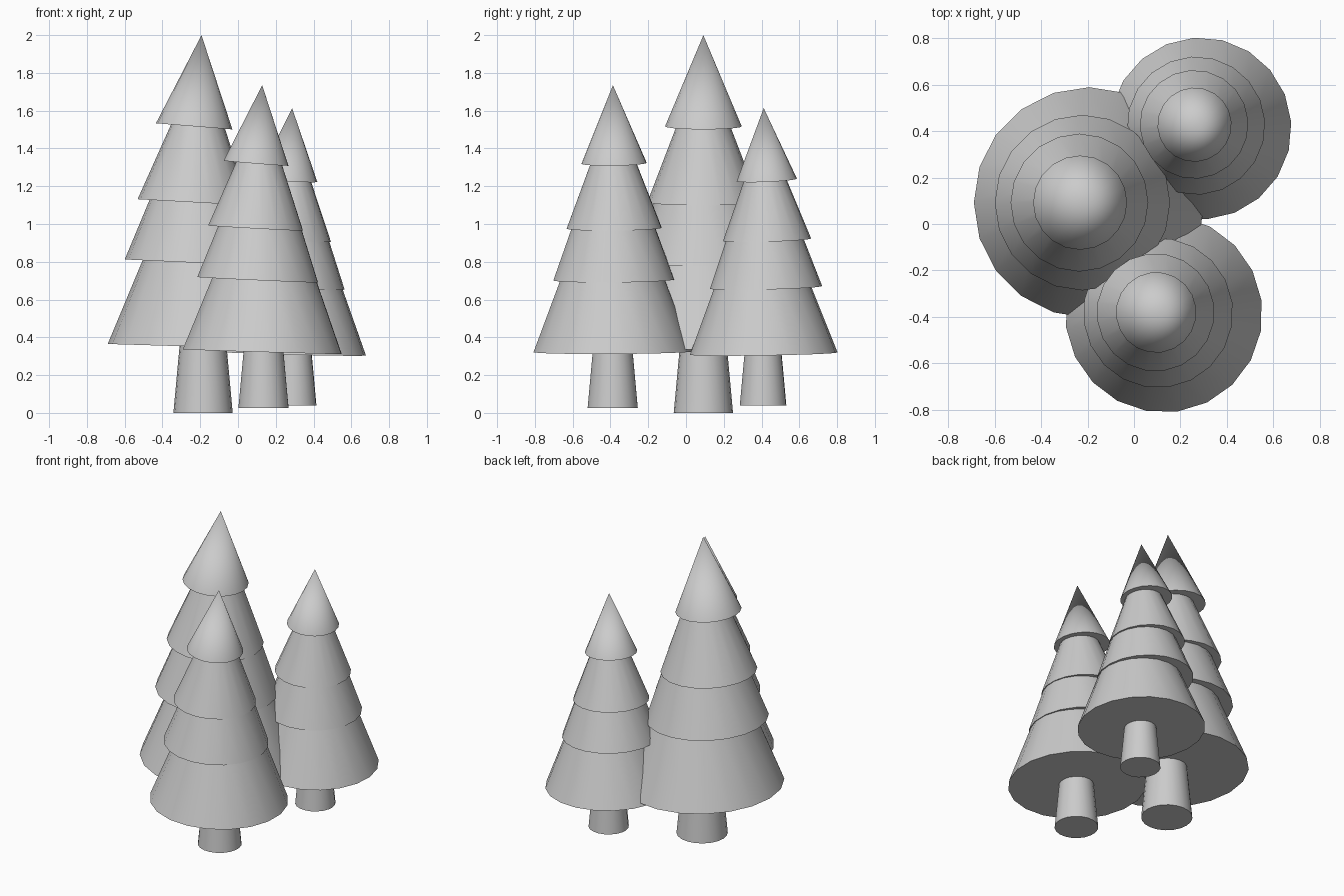
import bpy
import bmesh
from math import radians
from mathutils import Matrix, Vector

cube = bpy.data.objects.get("Cube")
if cube:
    bpy.data.objects.remove(cube, do_unlink=True)

SIDES = 20

grey = bpy.data.materials.new("plain_grey")
grey.use_nodes = True
grey.diffuse_color = (0.6, 0.6, 0.6, 1)
grey.node_tree.nodes["Principled BSDF"].inputs["Base Color"].default_value = (0.6, 0.6, 0.6, 1)

# Tiers of the full-size tree: x offset, base height, base radius, top radius, length, lean
TIERS = [
    (-0.008, 0.350, 0.497, 0.325, 0.45, 0.030),
    (-0.037, 0.795, 0.378, 0.258, 0.33, 0.046),
    (-0.050, 1.115, 0.297, 0.140, 0.41, 0.055),
    (-0.047, 1.517, 0.203, 0.000, 0.484, 0.080),
]

# Trees: name, ground position, scale, turn about the vertical
TREES = [
    ("large_tree", (-0.185, 0.092, 0.0), 1.0, 0),
    ("front_tree", (0.135, -0.388, 0.025), 0.855, -10),
    ("back_tree", (0.292, 0.408, 0.038), 0.788, -32),
]


def frustum(name, base, r1, r2, length, lean, placement):
    """Closed cone or frustum standing on its base centre and leaning towards +x."""
    bm = bmesh.new()
    local = (Matrix.Translation(base) @ Matrix.Rotation(lean, 4, "Y")
             @ Matrix.Translation((0, 0, length / 2)))
    bmesh.ops.create_cone(bm, cap_ends=True, segments=SIDES, radius1=r1,
                          radius2=r2, depth=length, matrix=placement @ local)
    bmesh.ops.remove_doubles(bm, verts=bm.verts, dist=1e-5)
    bmesh.ops.recalc_face_normals(bm, faces=bm.faces)
    mesh = bpy.data.meshes.new(name)
    bm.to_mesh(mesh)
    bm.free()
    mesh.materials.append(grey)
    obj = bpy.data.objects.new(name, mesh)
    bpy.context.collection.objects.link(obj)
    return obj


parts = []
for tree, position, scale, turn in TREES:
    placement = (Matrix.Translation(position) @ Matrix.Rotation(radians(turn), 4, "Z")
                 @ Matrix.Scale(scale, 4))
    # Trunk, running up inside the lowest tier
    parts.append(frustum(tree + "_trunk", Vector(), 0.157, 0.122, 0.38, 0, placement))
    # Foliage tiers
    for i, (x, z, r1, r2, length, lean) in enumerate(TIERS, 1):
        parts.append(frustum(f"{tree}_foliage_{i}", Vector((x, 0, z)),
                             r1, r2, length, lean, placement))

# Smooth sides with crisp rims
bpy.ops.object.select_all(action="DESELECT")
for obj in parts:
    obj.select_set(True)
bpy.context.view_layer.objects.active = parts[0]
bpy.ops.object.shade_smooth_by_angle(angle=radians(35))
